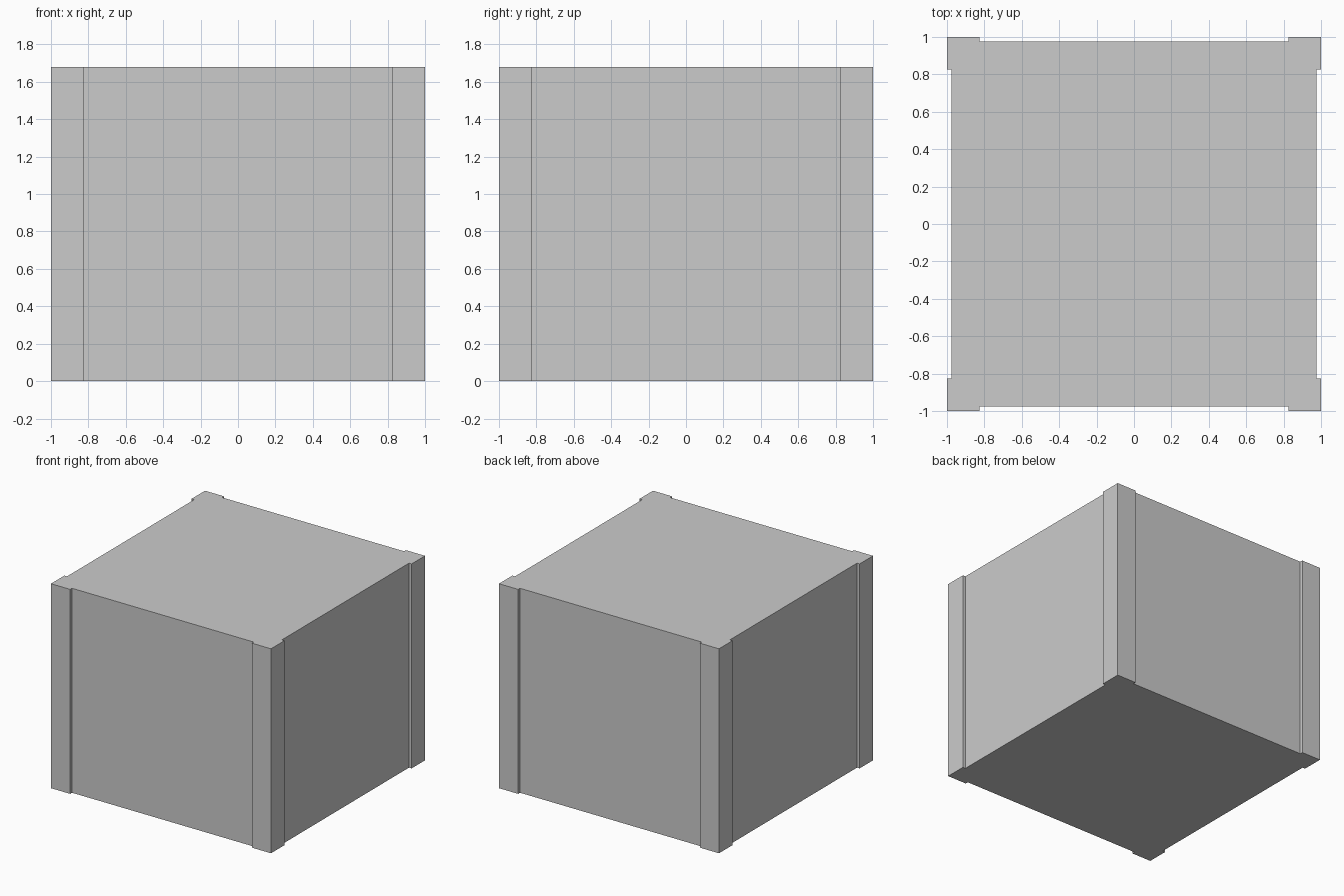
import bpy, bmesh
from mathutils import Matrix, Vector

if "Cube" in bpy.data.objects:
    bpy.data.objects.remove(bpy.data.objects["Cube"])

HEIGHT = 1.68
WALL = 0.976    # recessed wall distance from the centre
POST = 0.826    # inner edge of the raised corner posts

# One corner of the plan outline, repeated by quarter turns
corner = [(WALL, POST), (1, POST), (1, 1), (POST, 1), (POST, WALL)]

bm = bmesh.new()
outline = []
for i in range(4):
    turn = Matrix.Rotation(i * 1.5707963267948966, 3, 'Z')
    outline += [bm.verts.new(turn @ Vector((x, y, 0))) for x, y in corner]

# Extrude the outline into a solid block with four corner posts
base = bm.faces.new(outline)
ext = bmesh.ops.extrude_face_region(bm, geom=[base], use_keep_orig=True)
top = [v for v in ext["geom"] if isinstance(v, bmesh.types.BMVert)]
bmesh.ops.translate(bm, vec=(0, 0, HEIGHT), verts=top)
bmesh.ops.recalc_face_normals(bm, faces=bm.faces[:])

mesh = bpy.data.meshes.new("block_with_corner_posts")
bm.to_mesh(mesh)
bm.free()
block = bpy.data.objects.new("block_with_corner_posts", mesh)
bpy.context.collection.objects.link(block)
